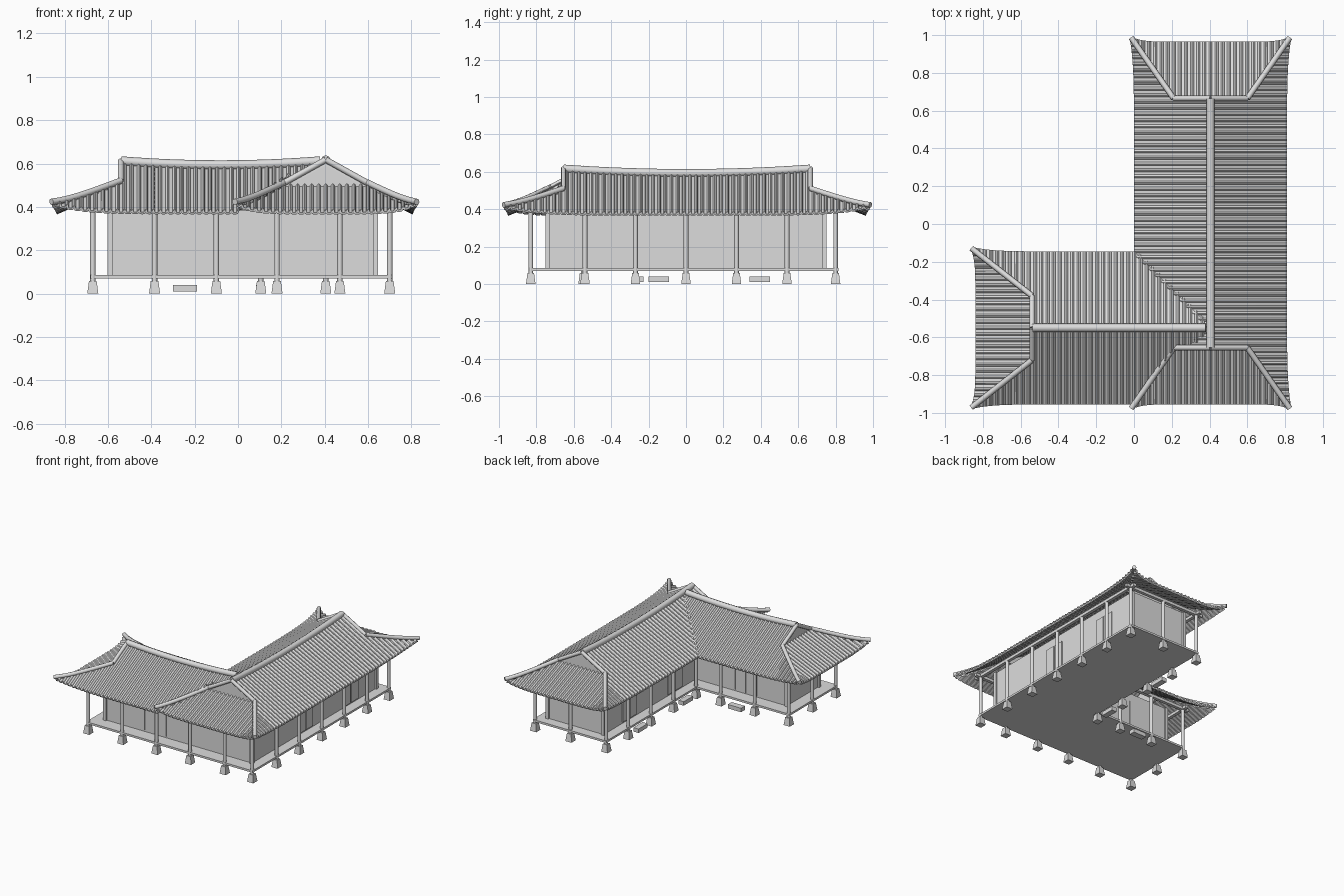
import bpy, bmesh, math
from mathutils import Vector

cube = bpy.data.objects.get("Cube")
if cube:
    bpy.data.objects.remove(cube, do_unlink=True)

grey = bpy.data.materials.new("pale_grey")
grey.use_nodes = True
COLOUR = (0.72, 0.72, 0.72, 1)
grey.diffuse_color = COLOUR
grey.node_tree.nodes["Principled BSDF"].inputs["Base Color"].default_value = COLOUR


def link(name, data):
    ob = bpy.data.objects.new(name, data)
    bpy.context.collection.objects.link(ob)
    data.materials.append(grey)
    return ob


def finish(name, bm):
    me = bpy.data.meshes.new(name)
    bm.to_mesh(me)
    bm.free()
    return link(name, me)


def box(name, x0, x1, y0, y1, z0, z1):
    bm = bmesh.new()
    bmesh.ops.create_cube(bm, size=1)
    for v in bm.verts:
        v.co = Vector(((x0 + x1) / 2 + v.co.x * (x1 - x0),
                       (y0 + y1) / 2 + v.co.y * (y1 - y0),
                       (z0 + z1) / 2 + v.co.z * (z1 - z0)))
    return finish(name, bm)


def bar(name, points, radius):
    cu = bpy.data.curves.new(name, "CURVE")
    cu.dimensions = "3D"
    cu.bevel_depth = radius
    cu.bevel_resolution = 2
    cu.use_fill_caps = True
    sp = cu.splines.new("POLY")
    sp.points.add(len(points) - 1)
    for p, co in zip(sp.points, points):
        p.co = (*co, 1)
    return link(name, cu)


def cone(name, x, y, z0, z1, r0, r1, sides):
    bm = bmesh.new()
    bmesh.ops.create_cone(bm, cap_ends=True, segments=sides, radius1=r0, radius2=r1, depth=z1 - z0)
    turn = math.pi / 4 if sides == 4 else 0
    c, s = math.cos(turn), math.sin(turn)
    for v in bm.verts:
        v.co = Vector((x + v.co.x * c - v.co.y * s, y + v.co.x * s + v.co.y * c,
                       v.co.z + (z0 + z1) / 2))
    return finish(name, bm)


# ---- tiled roof ----
H = 0.405            # half width from ridge to eave
PITCH = 0.033
WAVE = [(0, 0), (0.22, 0), (0.3, 0.009), (0.5, 0.015), (0.7, 0.009), (0.78, 0)]


def height(d, s):
    s = min(abs(s), 1.06)
    return 0.58 - 0.205 * d + 0.05 * (1 - d) * s ** 2 + 0.035 * d * s ** 6


def tiles(name, u0, u1, limits, point, rows=10):
    """Corrugated sheet: u runs along the eave, t runs down the slope."""
    n = max(1, round((u1 - u0) / PITCH))
    cols = [(u0 + (u1 - u0) * (i + f) / n, h) for i in range(n) for f, h in WAVE] + [(u1, 0)]
    bm = bmesh.new()
    grid = []
    for u, h in cols:
        lo, hi = limits(u)
        hi = max(lo, hi)
        grid.append([bm.verts.new(point(u, lo + (hi - lo) * j / rows) + Vector((0, 0, h)))
                     for j in range(rows + 1)])
    for a, b in zip(grid, grid[1:]):
        for j in range(rows):
            bm.faces.new((a[j], b[j], b[j + 1], a[j + 1]))
    bmesh.ops.remove_doubles(bm, verts=bm.verts, dist=0.0004)
    bm.normal_update()
    if sum(f.normal.z * f.calc_area() for f in bm.faces) < 0:
        bmesh.ops.reverse_faces(bm, faces=bm.faces)
    ob = finish(name, bm)
    mod = ob.modifiers.new("thickness", "SOLIDIFY")
    mod.thickness = 0.011
    mod.offset = -1
    return ob


def roof(name, place, G, L, gb, ends, ridge_ends, clip, skip=()):
    k = gb / H

    def slope_point(side):
        def f(u, t):
            return place(u, side * (t * H + 0.02 * t * abs(u / L) ** 8), height(t, u / L))
        return f

    def end_point(e):
        def f(u, t):
            w = abs(u) / H
            z = height(k + (1 - k) * t, 0) + 0.012 * (1 - t) + 0.035 * t * w ** 6
            return place(e * (G + (L - G) * t + 0.02 * t * w ** 8), u, z)
        return f

    # long slopes
    for side in (-1, 1):
        tiles(name + "_slope", *ridge_ends, lambda u: (0, clip(u, side)), slope_point(side))
        for e in ends:
            if (side, e) not in skip:
                u0, u1 = sorted((e * G, e * L))
                tiles(name + "_slope_end", u0, u1,
                      lambda u: (k + (1 - k) * (abs(u) - G) / (L - G), 1), slope_point(side))
    # hipped ends with gables
    for e in ends:
        tiles(name + "_hip_end", -H, H, lambda u: (max(0, (abs(u) - gb) / (H - gb)), 1), end_point(e))
        bs = [gb * (i / 6 - 1) for i in range(13)]
        outline = [(b, height(abs(b) / H, G / L)) for b in bs]
        base = height(k, 0) - 0.03
        outline += [(gb, base), (-gb, base)]
        bm = bmesh.new()
        face = bm.faces.new([bm.verts.new(place(e * (G - 0.02), b, z)) for b, z in outline])
        ext = bmesh.ops.extrude_face_region(bm, geom=[face])
        shift = place(e * 0.02, 0, 0) - place(0, 0, 0)
        bmesh.ops.translate(bm, vec=shift, verts=[g for g in ext["geom"] if isinstance(g, bmesh.types.BMVert)])
        bmesh.ops.recalc_face_normals(bm, faces=bm.faces)
        finish(name + "_gable", bm)
        for side in (-1, 1):
            bar(name + "_rake", [place(e * G, side * gb * i / 6, height(k * i / 6, G / L) + 0.014)
                                 for i in range(7)], 0.014)
            pts = []
            for i in range(9):
                t = i / 8 * 1.07
                a = G + (L - G) * t
                pts.append(place(e * a, side * (gb + (H - gb) * t), height(k + (1 - k) * t, a / L) + 0.016))
            bar(name + "_hip", pts, 0.015)
    # ridge
    a0, a1 = ridge_ends
    line = [a0 + (a1 - a0) * i / 16 for i in range(17)]
    bar(name + "_ridge", [place(a, 0, height(0, a / L) + 0.013) for a in line], 0.022)


def main_place(a, b, z):
    return Vector((0.405 + b, a + 0.005, z))


def side_place(a, b, z):
    return Vector((a - 0.08, b - 0.55, z))


def main_clip(u, side):
    # the inner slope stops at the valley
    if side > 0 or u > -0.15:
        return 1
    return min(1, (abs(u + 0.55) + 0.02) / H)


def side_clip(u, side):
    x = u - 0.08
    if x < 0:
        return 1
    if side > 0:
        return min(1, (0.425 - x) / H)
    return min(1, max(0.09, 0.43 - (x + 0.03) * 1.333) / H)


roof("main_roof", main_place, 0.66, 0.96, 0.195, (-1, 1), (-0.66, 0.66), main_clip, skip=((-1, -1),))
roof("side_roof", side_place, 0.46, 0.76, 0.17, (-1,), (-0.46, 0.46), side_clip)

# ---- raised floor and walls ----
XW, XI, XE = -0.67, 0.105, 0.70
YF, YI, YB = -0.83, -0.27, 0.80
box("main_floor", XI - 0.01, XE + 0.01, YF - 0.01, YB + 0.015, 0.07, 0.085)
box("side_floor", XW - 0.01, XI - 0.01, YF - 0.01, YI + 0.01, 0.07, 0.085)
box("main_walls", 0.17, 0.635, -0.74, 0.74, 0.085, 0.405)
box("side_walls", -0.59, 0.17, -0.74, -0.36, 0.085, 0.405)

# ---- posts on tapered stones ----
posts = {(x, YF) for x in (XW, -0.385, -0.10, 0.18, 0.47, XE)}
posts |= {(x, YI) for x in (XW, -0.385, -0.10, XI)}
posts |= {(x, y) for x in (XI, XE) for y in (0, 0.27, 0.54, YB)}
posts |= {(XE, YI), (XE, -0.54), (XW, -0.55), (0.405, YB)}
for x, y in sorted(posts):
    cone("stone_base", x, y, 0, 0.058, 0.036, 0.025, 4)
    cone("post", x, y, 0.055, 0.39, 0.0125, 0.0125, 12)

# ---- eave beams ----
E = 0.045
for y, x0, x1 in ((YF, XW, XE), (YI, XW, XI), (YB, XI, XE)):
    box("eave_beam", x0 - E, x1 + E, y - 0.012, y + 0.012, 0.38, 0.402)
for x, y0, y1 in ((XW, YF, YI), (XI, YI, YB), (XE, YF, YB)):
    box("eave_beam", x - 0.012, x + 0.012, y0 - E, y1 + E, 0.38, 0.402)

# ---- wall posts and door panels ----
for x, y in ((0.635, -0.74), (0.635, 0.74), (0.17, 0.74), (-0.59, -0.74), (-0.59, -0.36)):
    box("wall_post", x - 0.012, x + 0.012, y - 0.012, y + 0.012, 0.085, 0.405)
for y in (-0.743, -0.357):
    for i in range(3):
        x = -0.34 + i * 0.09
        box("door_panel", x, x + 0.08, y - 0.003, y + 0.003, 0.095, 0.34)
for x in (0.167, 0.638):
    for y in (-0.19, -0.10, 0.35, 0.44):
        box("door_panel", x - 0.003, x + 0.003, y, y + 0.08, 0.095, 0.34)

# ---- stepping stones ----
box("step_stone", -0.30, -0.19, -0.275, -0.228, 0.01, 0.04)
for y in (-0.145, 0.395):
    box("step_stone", 0.082, 0.125, y - 0.055, y + 0.055, 0.01, 0.04)

# round parts are shaded smooth
bpy.ops.object.select_all(action="DESELECT")
for ob in bpy.context.scene.objects:
    if ob.type == "MESH" and ob.name.startswith("post"):
        ob.select_set(True)
        bpy.context.view_layer.objects.active = ob
bpy.ops.object.shade_smooth_by_angle(angle=math.radians(40))
